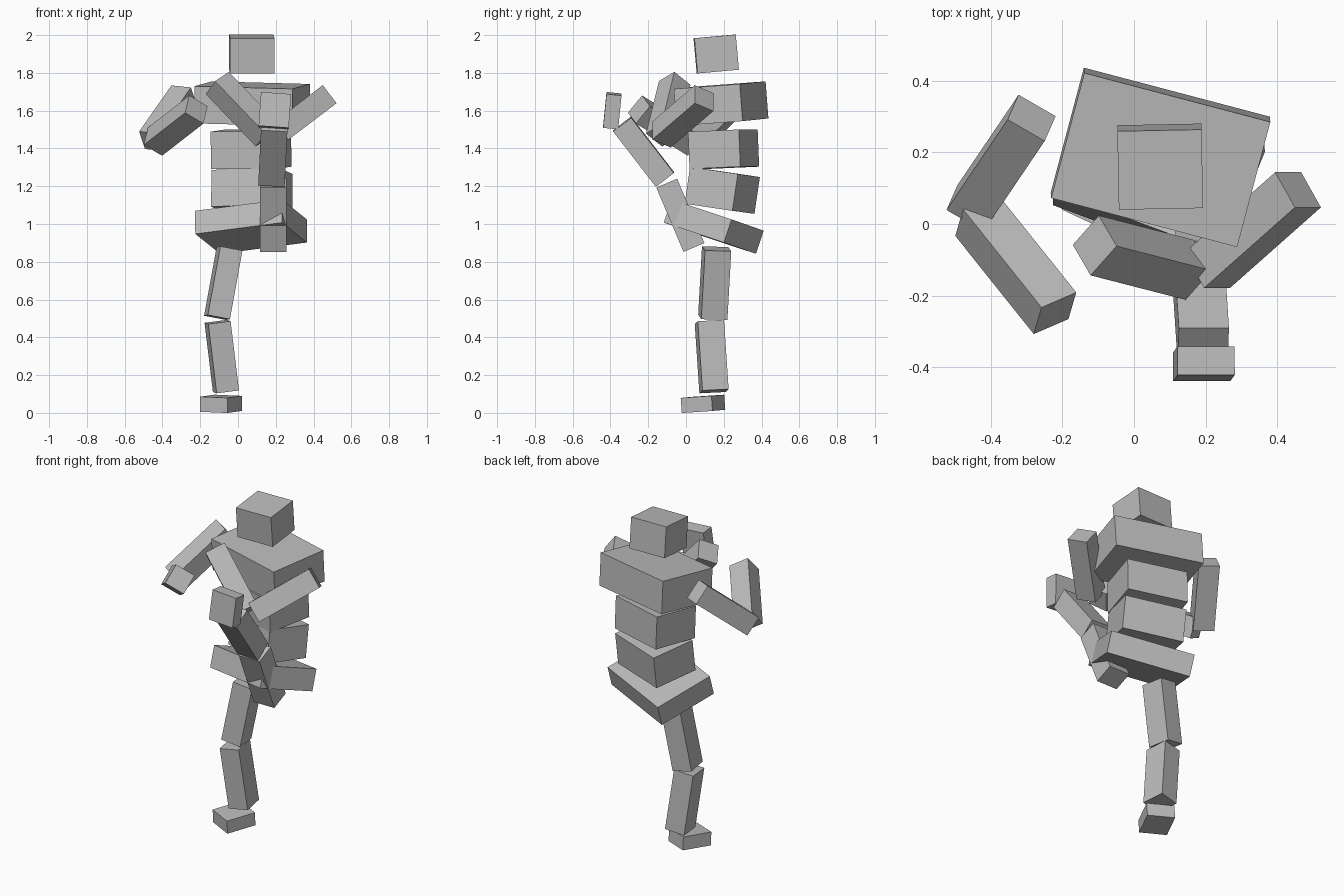
import bpy
from mathutils import Matrix, Vector

default_cube = bpy.data.objects.get("Cube")
if default_cube:
    bpy.data.objects.remove(default_cube, do_unlink=True)

# One plain grey for the whole figure
grey = bpy.data.materials.new("plain_grey")
grey.use_nodes = True
colour = (0.5, 0.5, 0.5, 1)
grey.diffuse_color = colour
for node in grey.node_tree.nodes:
    if node.type == "BSDF_PRINCIPLED":
        node.inputs["Base Color"].default_value = colour


def block(name, size, centre, across, depth):
    """Flat-shaded box; 'across' is its local x direction and 'depth' its local y."""
    x_axis = Vector(across).normalized()
    y_axis = Vector(depth)
    y_axis = (y_axis - x_axis * y_axis.dot(x_axis)).normalized()
    z_axis = x_axis.cross(y_axis)
    rotation = Matrix((x_axis, y_axis, z_axis)).transposed().to_4x4()
    bpy.ops.mesh.primitive_cube_add(size=1)
    part = bpy.context.object
    part.name = part.data.name = name
    part.matrix_world = (Matrix.Translation(Vector(centre)) @ rotation
                         @ Matrix.Diagonal((*size, 1)))
    part.data.materials.append(grey)
    return part


# Sizes shared by paired parts: width, depth, length
arm_size = (0.12, 0.12, 0.39)
leg_size = (0.12, 0.14, 0.37)
raised_leg_size = (0.14, 0.12, 0.37)
foot_size = (0.16, 0.18, 0.08)

# Head and twisted torso stack
block("head", (0.235, 0.22, 0.187), (0.073, 0.16, 1.9), (1, 0.02, 0), (0, 1, 0.09))
block("chest", (0.537, 0.362, 0.197), (0.074, 0.186, 1.637),
      (0.52, -0.137, -0.014), (0.09, 0.35, 0.026))
block("upper_waist", (0.363, 0.28, 0.197), (0.069, 0.199, 1.396),
      (0.35, -0.1, 0), (0.08, 0.27, 0.012))
block("lower_waist", (0.363, 0.27, 0.197), (0.074, 0.192, 1.178),
      (0.34, -0.116, 0.016), (0.09, 0.25, -0.037))
block("pelvis", (0.494, 0.36, 0.129), (0.069, 0.147, 0.986),
      (0.46, -0.17, 0.06), (0.13, 0.32, -0.106))

# Right arm, elbow out to the side
block("right_upper_arm", arm_size, (-0.371, 0.17, 1.56),
      (0.097, -0.056, -0.01), (0.033, 0.078, -0.104))
block("right_forearm", arm_size, (-0.33, -0.112, 1.521),
      (0.09, 0.039, -0.053), (-0.036, -0.081, -0.084))

# Left arm, folded across the chest
block("left_upper_arm", arm_size, (0.331, -0.017, 1.57),
      (0.076, 0, -0.1), (-0.05, 0.095, -0.045))
block("left_forearm", arm_size, (0.023, -0.094, 1.608),
      (-0.078, -0.088, -0.053), (-0.05, 0.082, -0.068))

# Right leg, standing
block("right_thigh", leg_size, (-0.078, 0.152, 0.687), (1, 0.14, -0.19), (-0.14, 1, -0.03))
block("right_shin", leg_size, (-0.086, 0.136, 0.298), (1, 0.14, 0.13), (-0.14, 1, 0.05))
block("right_foot", foot_size, (-0.09, 0.09, 0.048), (0.9, -0.42, -0.04), (0.42, 0.9, 0.06))

# Left leg, raised high in front
block("left_thigh", raised_leg_size, (0.186, -0.03, 1.046), (1, 0, 0), (0, 0.92, 0.39))
block("left_shin", raised_leg_size, (0.186, -0.225, 1.383), (1, 0, -0.05), (0, 0.79, 0.61))
block("left_foot", foot_size, (0.195, -0.39, 1.6), (1, 0, -0.07), (0, 0.1, 1))
